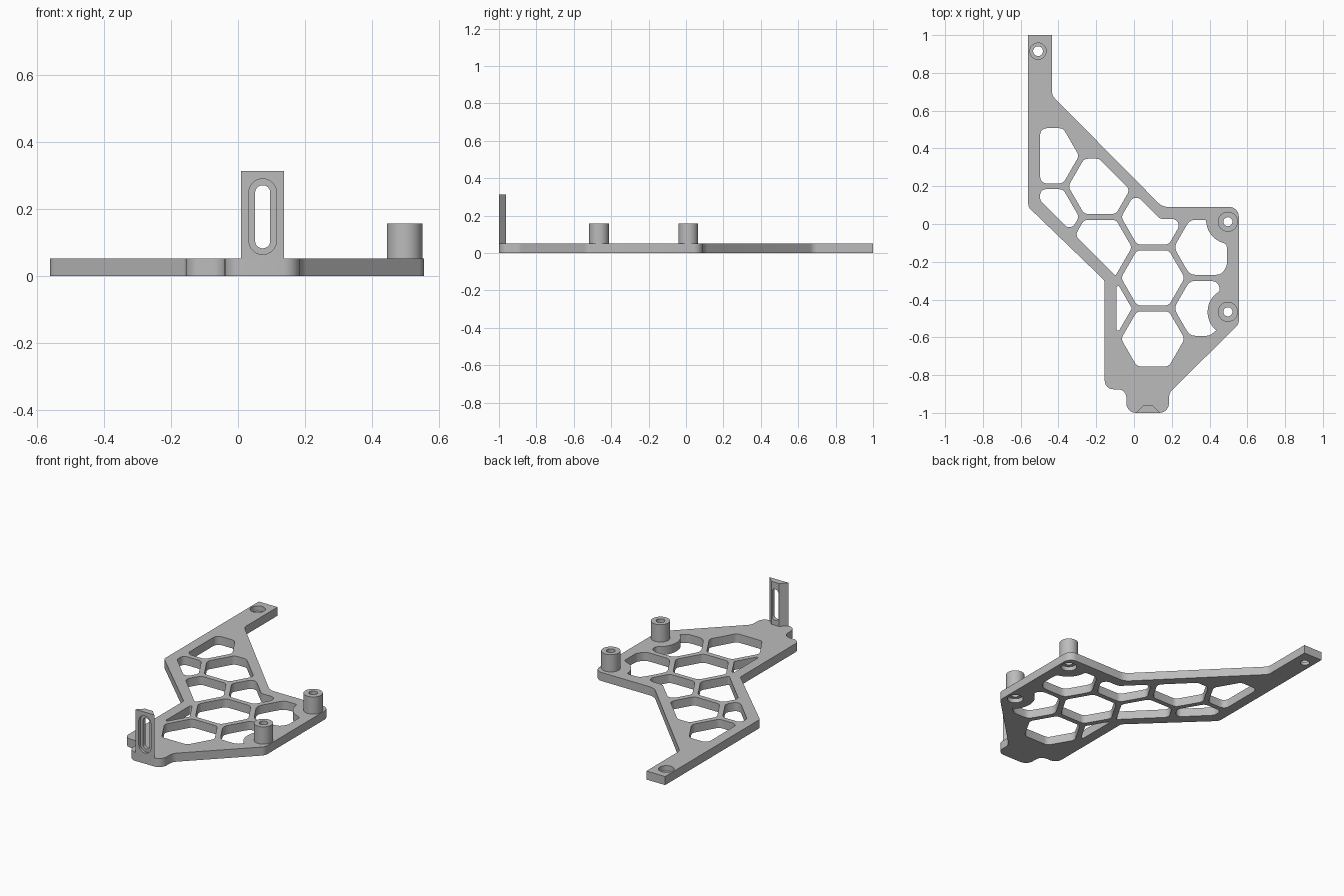
import bpy, bmesh, math
from mathutils import Vector, Matrix

cube = bpy.data.objects.get("Cube")
if cube:
    bpy.data.objects.remove(cube)

grey = bpy.data.materials.new("plain grey")
grey.use_nodes = True
grey.diffuse_color = (0.5, 0.5, 0.5, 1)
grey.node_tree.nodes["Principled BSDF"].inputs["Base Color"].default_value = grey.diffuse_color

THICK = 0.052      # plate thickness
MARGIN = 0.063     # solid rim around the lattice
CELL = 0.323       # lattice pitch
ACROSS = 0.146     # half the flat-to-flat size of a cell


def add_object(name, bm):
    bmesh.ops.recalc_face_normals(bm, faces=bm.faces)
    mesh = bpy.data.meshes.new(name)
    bm.to_mesh(mesh)
    bm.free()
    mesh.materials.append(grey)
    obj = bpy.data.objects.new(name, mesh)
    bpy.context.collection.objects.link(obj)
    return obj


def prism(bm, points, low, high):
    """Extrude a flat outline from low to high."""
    rings = [[bm.verts.new((p[0], p[1], z)) for p in points] for z in (low, high)]
    for ring in rings:
        bm.faces.new(ring)
    a, b = rings
    for i in range(len(a)):
        bm.faces.new((a[i - 1], a[i], b[i], b[i - 1]))


def lathe(bm, profile, centre, steps=32, closed=False):
    """Revolve (radius, height) points; cap the ends unless closed."""
    rings = []
    for r, z in profile:
        rings.append([bm.verts.new((centre[0] + r * math.cos(a), centre[1] + r * math.sin(a), z))
                      for a in (math.tau * i / steps for i in range(steps))])
    pairs = list(zip(rings, rings[1:]))
    if closed:
        pairs.append((rings[-1], rings[0]))
    else:
        bm.faces.new(rings[0])
        bm.faces.new(rings[-1])
    for a, b in pairs:
        for i in range(steps):
            bm.faces.new((a[i - 1], a[i], b[i], b[i - 1]))


def rounded(corners, steps=6):
    """Replace each (x, y, radius) corner by an arc."""
    out = []
    for i, (x, y, r) in enumerate(corners):
        p = Vector((x, y))
        if r <= 0:
            out.append(p)
            continue
        a = Vector(corners[i - 1][:2]) - p
        b = Vector(corners[(i + 1) % len(corners)][:2]) - p
        half = a.angle(b) / 2
        reach = min(r / math.tan(half), a.length * 0.495, b.length * 0.495)
        radius = reach * math.tan(half)
        centre = p + (a.normalized() + b.normalized()).normalized() * radius / math.sin(half)
        start = p + a.normalized() * reach - centre
        end = p + b.normalized() * reach - centre
        turn = math.atan2(start.x * end.y - start.y * end.x, start.dot(end))
        for k in range(steps + 1):
            t = turn * k / steps
            c, s = math.cos(t), math.sin(t)
            out.append(centre + Vector((c * start.x - s * start.y, s * start.x + c * start.y)))
    return out


def clip(points, normal, limit):
    """Keep the part of a polygon where normal . p <= limit."""
    n, out = Vector(normal), []
    for p, q in zip(points, points[1:] + points[:1]):
        dp, dq = n.dot(p) - limit, n.dot(q) - limit
        if dp <= 0:
            out.append(p)
        if dp * dq < 0:
            out.append(p.lerp(q, dp / (dp - dq)))
    return out


def clear_of(points, centre, radius):
    """Push an outline out of a disc and soften the new corners."""
    dense = []
    for p, q in zip(points, points[1:] + points[:1]):
        n = max(1, round((q - p).length / 0.008))
        dense += [p.lerp(q, k / n) for k in range(n)]
    c = Vector(centre)
    dense = [c + (p - c).normalized() * max(radius, (p - c).length) for p in dense]
    for _ in range(10):
        dense = [(dense[i - 1] + 2 * p + dense[(i + 1) % len(dense)]) / 4
                 for i, p in enumerate(dense)]
    return dense


def cut(obj, bm):
    """Subtract a cutter and throw it away."""
    cutter = add_object("cutter", bm)
    cutter.hide_render = True
    mod = obj.modifiers.new("cut", "BOOLEAN")
    mod.operation, mod.solver, mod.object = "DIFFERENCE", "EXACT", cutter
    bpy.context.view_layer.objects.active = obj
    bpy.ops.object.modifier_apply(modifier=mod.name)
    bpy.data.objects.remove(cutter)


def smooth(obj):
    bpy.ops.object.select_all(action="DESELECT")
    obj.select_set(True)
    bpy.context.view_layer.objects.active = obj
    bpy.ops.object.shade_smooth_by_angle(angle=math.radians(30))


# Base plate outline: x, y, corner radius
outline = [(-0.56, 1, 0), (-0.434, 1, 0), (-0.434, 0.68, 0.05), (0.15, 0.09, 0.08),
           (0.555, 0.09, 0.05), (0.555, -0.53, 0.05), (0.185, -0.895, 0.06),
           (0.185, -1, 0.05), (-0.04, -1, 0.05), (-0.04, -0.875, 0.045),
           (-0.155, -0.875, 0.045), (-0.155, -0.3, 0.03), (-0.56, 0.09, 0.04)]
bm = bmesh.new()
prism(bm, rounded(outline), 0, THICK)
plate = add_object("base_plate", bm)

# Honeycomb openings: column, row and the rim lines that trim each cell
posts = [(0.497, 0.012), (0.497, -0.465)]
slant = MARGIN * math.sqrt(2)
far_left = ((-1, 0), 0.56 - MARGIN)
near_left = ((-1, 0), 0.155 - MARGIN)
rear = ((0, 1), 0.09 - MARGIN)
rear_slant = ((1, 1), 0.25 - slant)
left_slant = ((-1, -1), 0.462 - slant)
front_slant = ((1, -1), 1.085 - slant)
right = ((1, 0), 0.555 - MARGIN)
rear_post_side = ((1, 0.73), 0.41)
front_post_side = ((1, 0), 0.455)
cells = [(0, 0, []), (0, -1, []), (-1, 0.5, [left_slant]), (-1, 1.5, [rear_slant]),
         (-1, -0.5, [near_left]), (-2, 1, [far_left, left_slant]),
         (-2, 2, [far_left, rear_slant]), (1, 0.5, [rear, right, rear_post_side]),
         (1, -0.5, [front_slant, front_post_side])]
bm = bmesh.new()
for column, row, limits in cells:
    centre = Vector((0.1 + column * CELL * math.sqrt(0.75), -0.285 + row * CELL))
    size = ACROSS / math.sqrt(0.75)
    shape = [centre + Vector((math.cos(a), math.sin(a))) * size
             for a in (math.tau * i / 6 for i in range(6))]
    for normal, limit in limits:
        shape = clip(shape, normal, limit)
    corner = 0.008 if near_left in limits else 0.035
    shape = rounded([(p.x, p.y, corner) for p in shape])
    if column == 1:
        shape = clear_of(shape, posts[0 if row > 0 else 1], 0.115)
    prism(bm, shape, -0.1, 0.2)
# Opening beside the inner corner of the plate
nook = [(-0.068, 0.037), (0.004, 0.161), (0.138, 0.027), (0.262, 0.027),
        (0.184, -0.109), (0.016, -0.109)]
prism(bm, rounded([(x, y, 0.035) for x, y in nook]), -0.1, 0.2)

# Screw holes: recessed below the posts, recessed from above on the arm
for c in posts:
    lathe(bm, [(0.045, -0.1), (0.045, 0.026), (0.024, 0.026), (0.024, 0.2)], c)
lathe(bm, [(0.026, -0.1), (0.026, 0.02), (0.043, 0.02), (0.043, 0.2)], (-0.508, 0.915))
cut(plate, bm)
smooth(plate)

# Hollow standoff posts
for name, c in zip(("rear_post", "front_post"), posts):
    bm = bmesh.new()
    lathe(bm, [(0.053, THICK), (0.053, 0.157), (0.024, 0.157), (0.024, THICK)], c, closed=True)
    smooth(add_object(name, bm))

# Upright tab with tapered back
MID = 0.0735
bm = bmesh.new()
prism(bm, [(MID - 0.064, -1), (MID + 0.064, -1), (MID + 0.026, -0.962), (MID - 0.026, -0.962)],
      THICK, 0.313)
tab = add_object("upright_tab", bm)

# Slot through the tab with a shallow recess on its front
for half, bottom, top, depth in ((0.041, 0.065, 0.29, 0.015), (0.0225, 0.083, 0.271, 0.2)):
    bm = bmesh.new()
    prism(bm, rounded([(MID - half, bottom, half), (MID + half, bottom, half),
                       (MID + half, top, half), (MID - half, top, half)], 10), -depth, 0.1)
    bmesh.ops.transform(bm, verts=bm.verts,
                        matrix=Matrix.Translation((0, -1, 0)) @ Matrix.Rotation(math.pi / 2, 4, "X"))
    cut(tab, bm)
smooth(tab)
